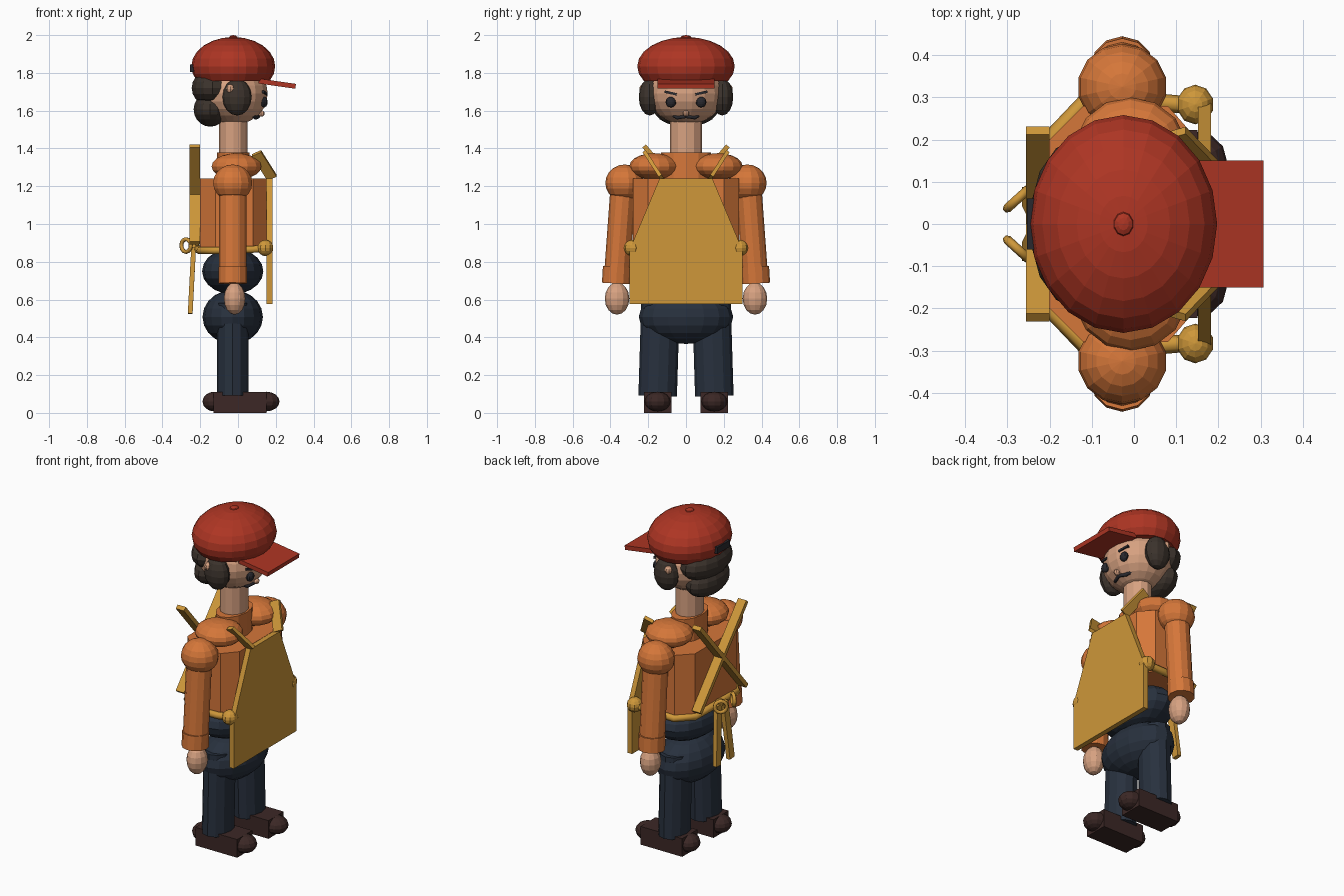
import bpy, bmesh
from mathutils import Vector, Matrix

if "Cube" in bpy.data.objects:
    bpy.data.objects.remove(bpy.data.objects["Cube"])

def mat(name, r, g, b):
    m = bpy.data.materials.new(name)
    m.diffuse_color = tuple((c / 255) ** 2.2 for c in (r, g, b)) + (1,)
    m.use_nodes = True
    m.node_tree.nodes["Principled BSDF"].inputs["Base Color"].default_value = m.diffuse_color
    return m

SHIRT = mat("orange", 212, 118, 60)
RED = mat("red", 172, 56, 40)
TAN = mat("tan", 205, 150, 60)
SKIN = mat("skin", 214, 160, 128)
HAIR = mat("hair", 62, 54, 48)
NAVY = mat("navy", 44, 52, 64)
SHOE = mat("shoe", 62, 44, 42)
DARK = mat("dark", 45, 45, 50)

def finish(name, bm, m):
    bmesh.ops.recalc_face_normals(bm, faces=bm.faces)
    me = bpy.data.meshes.new(name)
    bm.to_mesh(me)
    bm.free()
    me.materials.append(m)
    o = bpy.data.objects.new(name, me)
    bpy.context.collection.objects.link(o)
    return o

def ball(name, c, r, m, seg=14, rings=10, floor=-1.0):
    bm = bmesh.new()
    bmesh.ops.create_uvsphere(bm, u_segments=seg, v_segments=rings, radius=1)
    for v in bm.verts:
        v.co.z = max(v.co.z, floor)
        v.co = Vector(c) + Vector([a * b for a, b in zip(v.co, r)])
    return finish(name, bm, m)

def frame(p, q, hint):
    # local z runs from p to q, local x leans towards hint
    p, q = Vector(p), Vector(q)
    z = (q - p).normalized()
    x = (Vector(hint) - z * z.dot(Vector(hint))).normalized()
    mx = Matrix((x, z.cross(x), z)).transposed().to_4x4()
    mx.translation = (p + q) / 2
    return mx, (q - p).length

def limb(name, p, q, rx, ry, m, seg=12, taper=1.0):
    mx, l = frame(p, q, (1, 0, 0))
    bm = bmesh.new()
    bmesh.ops.create_cone(bm, cap_ends=True, segments=seg, radius1=1, radius2=taper, depth=l)
    bm.transform(mx @ Matrix.Diagonal((rx, ry, 1, 1)))
    return finish(name, bm, m)

def bar(name, p, q, w, t, m, hint=(1, 0, 0)):
    mx, l = frame(p, q, hint)
    bm = bmesh.new()
    bmesh.ops.create_cube(bm, size=1)
    bm.transform(mx @ Matrix.Diagonal((w, t, l, 1)))
    return finish(name, bm, m)

def prism(name, pts, vec, m):
    bm = bmesh.new()
    f = bm.faces.new([bm.verts.new(p) for p in pts])
    ext = bmesh.ops.extrude_face_region(bm, geom=[f], use_keep_orig=True)
    for v in ext["geom"]:
        if isinstance(v, bmesh.types.BMVert):
            v.co += Vector(vec)
    return finish(name, bm, m)

def tube(name, pts, r, m, cyclic=False):
    cu = bpy.data.curves.new(name, 'CURVE')
    cu.dimensions = '3D'
    cu.bevel_depth, cu.bevel_resolution, cu.use_fill_caps = r, 1, True
    s = cu.splines.new('POLY')
    s.points.add(len(pts) - 1)
    for a, b in zip(s.points, pts):
        a.co = (*b, 1)
        
    s.use_cyclic_u = cyclic
    cu.materials.append(m)
    o = bpy.data.objects.new(name, cu)
    bpy.context.collection.objects.link(o)
    return o

CX = -0.025

# Cap
ball("cap_dome", (CX, 0, 1.835), (0.222, 0.258, 0.155), RED, 20, 12, -0.5)
ball("cap_button", (CX, 0, 1.985), (0.025, 0.03, 0.015), RED, 10, 6)
bar("cap_brim", (0.11, 0, 1.757), (0.305, 0, 1.729), 0.026, 0.30, RED, (0, 0, 1))
bar("cap_strap", (-0.238, -0.06, 1.825), (-0.238, 0.06, 1.825), 0.03, 0.04, DARK)

# Head, hair and face
ball("head", (CX, 0, 1.69), (0.185, 0.2, 0.165), SKIN, 18, 12)
ball("hair_back_upper", (-0.135, 0, 1.72), (0.113, 0.2, 0.1), HAIR)
ball("hair_back_lower", (-0.147, 0, 1.607), (0.09, 0.17, 0.092), HAIR)
ball("nose", (0.122, 0, 1.585), (0.02, 0.017, 0.017), SKIN, 8, 6)
tube("moustache", [(0.075, -0.07, 1.578), (0.095, -0.045, 1.562), (0.108, 0, 1.57),
                   (0.095, 0.045, 1.562), (0.075, 0.07, 1.578)], 0.01, DARK)

# Neck, collar and torso
limb("neck", (CX, 0, 1.34), (CX, 0, 1.56), 0.076, 0.086, SKIN)
limb("collar", (CX, 0, 1.22), (CX, 0, 1.378), 0.085, 0.132, SHIRT)
corners = [(0.15, 0.2), (0.08, 0.28), (-0.12, 0.28), (-0.2, 0.2)]
outline = corners + [(x, -y) for x, y in reversed(corners)]
prism("torso", [(x, y, 0.85) for x, y in outline], (0, 0, 0.39), SHIRT)

# Hips
ball("waist", (-0.028, 0, 0.75), (0.162, 0.255, 0.122), NAVY, 16, 10)
ball("seat_of_trousers", (-0.028, 0, 0.508), (0.16, 0.25, 0.143), NAVY, 16, 10)

# Apron panel and waist tie
half = [(0.14, 1.24), (0.3, 0.86), (0.3, 0.577)]
prism("apron", [(0.152, y, z) for y, z in half] + [(0.152, -y, z) for y, z in reversed(half)],
      (0.03, 0, 0), TAN)
tie = [(0.145, 0.28, 0.872), (0.07, 0.287, 0.865), (-0.12, 0.285, 0.86), (-0.2, 0.2, 0.86), (-0.215, 0, 0.868)]
tube("waist_tie", tie + [(x, -y, z) for x, y, z in reversed(tie[:-1])], 0.021, TAN)
ball("tie_knot", (-0.225, 0, 0.875), (0.025, 0.03, 0.025), TAN, 8, 6)

# Mirrored parts
for s, side in ((-1, "right"), (1, "left")):
    def P(x, y, z):
        return (x, s * y, z)

    # Face and side hair
    ball(f"{side}_side_hair", P(-0.005, 0.192, 1.672), (0.077, 0.058, 0.098), HAIR, 12, 8)
    ball(f"{side}_ear", P(-0.04, 0.225, 1.715), (0.022, 0.022, 0.025), SKIN, 8, 6)
    ball(f"{side}_eye", P(0.138, 0.08, 1.645), (0.02, 0.028, 0.028), DARK, 10, 8)
    bar(f"{side}_brow", P(0.145, 0.048, 1.686), P(0.128, 0.11, 1.7), 0.024, 0.013, DARK)

    # Arm
    ball(f"{side}_shoulder_yoke", P(-0.008, 0.17, 1.305), (0.135, 0.13, 0.07), SHIRT)
    ball(f"{side}_shoulder", P(-0.028, 0.325, 1.217), (0.106, 0.102, 0.098), SHIRT)
    limb(f"{side}_sleeve", P(-0.028, 0.365, 0.74), P(-0.028, 0.33, 1.22), 0.072, 0.068, SHIRT)
    limb(f"{side}_cuff", P(-0.028, 0.37, 0.685), P(-0.028, 0.365, 0.773), 0.075, 0.075, SHIRT)
    ball(f"{side}_hand", P(-0.018, 0.365, 0.605), (0.057, 0.065, 0.085), SKIN, 12, 8)

    # Leg and shoe
    limb(f"{side}_leg", P(-0.028, 0.15, 0.09), P(-0.028, 0.135, 0.58), 0.084, 0.102, NAVY)
    bar(f"{side}_shoe", P(-0.13, 0.15, 0.055), P(0.15, 0.15, 0.055), 0.11, 0.145, SHOE, (0, 0, 1))
    ball(f"{side}_shoe_toe", P(0.15, 0.15, 0.06), (0.07, 0.068, 0.052), SHOE, 12, 8)
    ball(f"{side}_shoe_heel", P(-0.125, 0.15, 0.06), (0.063, 0.066, 0.052), SHOE, 12, 8)

    # Apron straps, side knob, bow loop and tail
    bar(f"{side}_back_strap", P(-0.228, 0.222, 1.413), P(-0.228, -0.222, 0.9), 0.055, 0.025, TAN)
    bar(f"{side}_front_strap", P(0.098, 0.215, 1.375), P(0.18, 0.13, 1.245), 0.055, 0.02, TAN)
    ball(f"{side}_tie_knob", P(0.145, 0.283, 0.873), (0.044, 0.047, 0.043), TAN, 10, 8)
    bm = bmesh.new()
    bmesh.ops.create_circle(bm, segments=12, radius=0.034)
    mx, _ = frame((0, 0, 0), P(-0.67, -0.74, 0.0), (0, 0, 1))
    mx, _ = frame((0, 0, 0), P(0.67, -0.74, 0.0), (0, 0, 1))
    ring = [tuple(mx.to_3x3() @ v.co + Vector(P(-0.275, 0.06, 0.886))) for v in bm.verts]
    bm.free()
    tube(f"{side}_bow_loop", ring, 0.011, TAN, True)
    bar(f"{side}_bow_tail", P(-0.235, 0.03, 0.875), P(-0.253, 0.065, 0.525), 0.025, 0.045, TAN)
